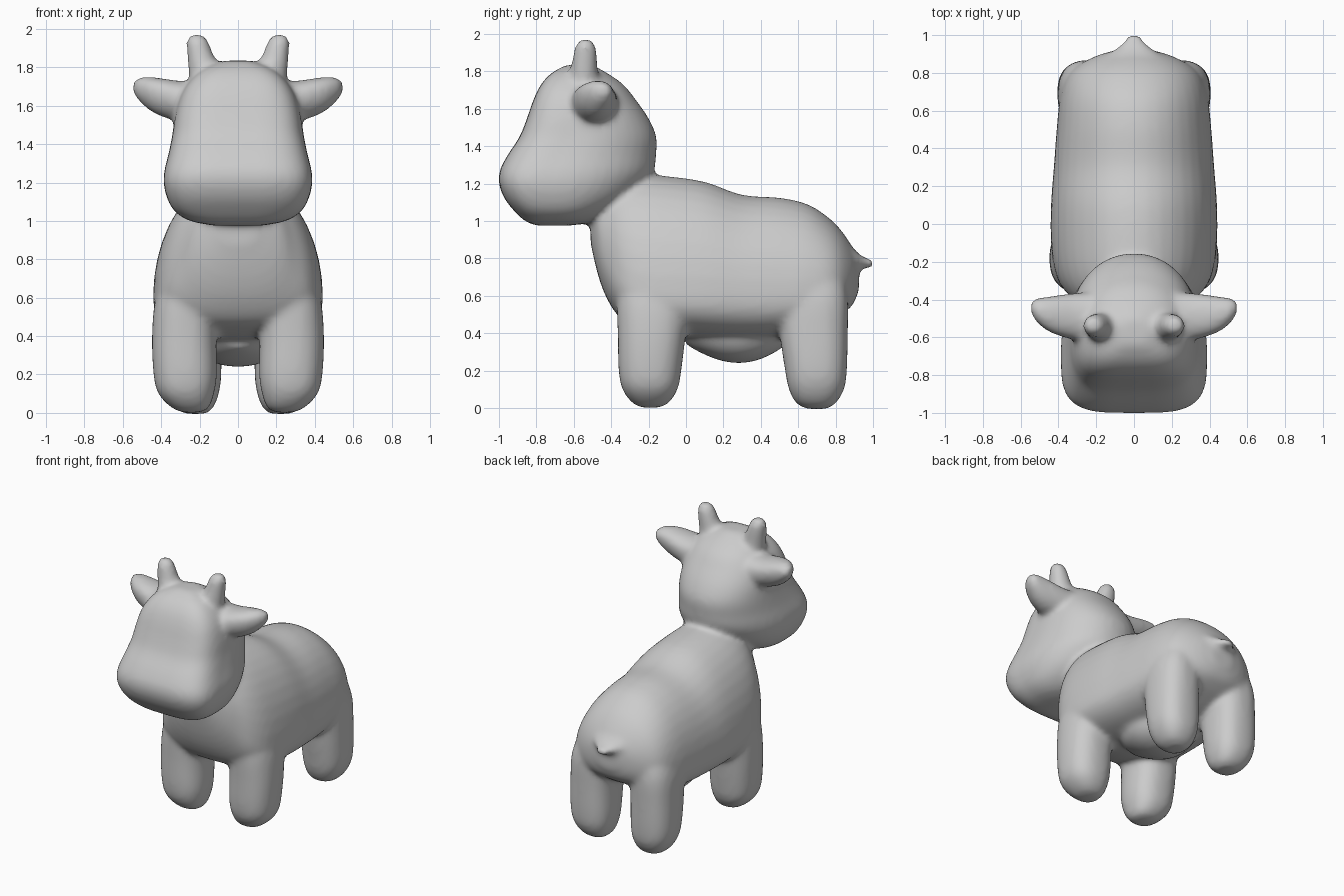
import bpy, bmesh, math
from mathutils import Vector


def spline(a, b, c, d, f):
    """Catmull-Rom blend between stations b and c."""
    return [0.5 * (2*q + (r-p)*f + (2*p - 5*q + 4*r - s)*f*f + (3*q - p - 3*r + s)*f**3)
            for p, q, r, s in zip(a, b, c, d)]


def power(x, e):
    return math.copysign(abs(x) ** (2 / e), x)


def loft(name, axes, stations, low=2.2, high=2.2, side=1, steps=4, sides=40):
    """Skin superellipse rings. axes gives the order (along, across, depth);
    station = (along, across centre, across radius, depth low, depth middle, depth high)."""
    dense = []
    n = len(stations)
    for i in range(n - 1):
        quad = [stations[max(0, min(n - 1, i + k))] for k in (-1, 0, 1, 2)]
        dense += [spline(*quad, k / steps) for k in range(steps)]
    dense.append(stations[-1])
    bm = bmesh.new()
    rings = []
    for t, u, w, lo, mid, hi in dense:
        ring = []
        for k in range(sides):
            a = 2 * math.pi * k / sides
            c, s = math.cos(a), math.sin(a)
            e = high if s > 0 else low
            reach = hi - mid if s > 0 else mid - lo
            p = dict(zip(axes, (t, u + w * power(c, e), mid + reach * power(s, e))))
            ring.append(bm.verts.new(Vector((side * p['x'], p['y'], p['z']))))
        rings.append(ring)
    for r0, r1 in zip(rings, rings[1:]):
        for k in range(sides):
            j = (k + 1) % sides
            bm.faces.new((r0[k], r0[j], r1[j], r1[k]))
    bm.faces.new(rings[0])
    bm.faces.new(rings[-1])
    bmesh.ops.recalc_face_normals(bm, faces=bm.faces)
    me = bpy.data.meshes.new(name)
    bm.to_mesh(me)
    bm.free()
    ob = bpy.data.objects.new(name, me)
    bpy.context.collection.objects.link(ob)
    return ob


parts = []

# torso with chest and neck base, chest to rump
parts.append(loft("torso", "yxz", [
    (-0.51, 0, 0.10, 0.88, 0.98, 1.08), (-0.47, 0, 0.22, 0.71, 0.92, 1.16),
    (-0.42, 0, 0.29, 0.58, 0.80, 1.21), (-0.35, 0, 0.37, 0.48, 0.68, 1.24),
    (-0.25, 0, 0.42, 0.43, 0.62, 1.25), (-0.10, 0, 0.44, 0.39, 0.60, 1.24),
    (0.10, 0, 0.44, 0.37, 0.60, 1.21), (0.30, 0, 0.425, 0.36, 0.60, 1.14),
    (0.50, 0, 0.41, 0.37, 0.60, 1.125), (0.65, 0, 0.395, 0.41, 0.61, 1.09),
    (0.76, 0, 0.365, 0.46, 0.63, 1.02), (0.83, 0, 0.31, 0.50, 0.65, 0.95),
    (0.89, 0, 0.20, 0.55, 0.69, 0.86), (0.925, 0, 0.08, 0.63, 0.71, 0.79)],
    low=2.5, high=2.05))

# belly bulge between the legs
parts.append(loft("belly", "yxz", [
    (0.0, 0, 0.10, 0.34, 0.42, 0.5), (0.08, 0, 0.19, 0.295, 0.42, 0.5),
    (0.18, 0, 0.23, 0.255, 0.42, 0.5), (0.28, 0, 0.24, 0.24, 0.42, 0.5),
    (0.38, 0, 0.22, 0.255, 0.42, 0.5), (0.48, 0, 0.17, 0.30, 0.42, 0.5),
    (0.56, 0, 0.08, 0.36, 0.42, 0.5)]))

# head, chin to crown, boxy in front and round behind
parts.append(loft("head", "zxy", [
    (0.975, 0, 0.12, -0.80, -0.71, -0.62), (1.00, 0, 0.25, -0.86, -0.68, -0.48),
    (1.05, 0, 0.33, -0.915, -0.68, -0.38), (1.12, 0, 0.37, -0.97, -0.68, -0.28),
    (1.20, 0, 0.388, -1.00, -0.68, -0.21), (1.27, 0, 0.382, -0.995, -0.66, -0.17),
    (1.35, 0, 0.362, -0.955, -0.62, -0.16), (1.45, 0, 0.342, -0.89, -0.56, -0.158),
    (1.55, 0, 0.328, -0.85, -0.54, -0.20), (1.65, 0, 0.30, -0.815, -0.54, -0.27),
    (1.73, 0, 0.25, -0.775, -0.55, -0.335), (1.79, 0, 0.18, -0.72, -0.56, -0.42),
    (1.835, 0, 0.07, -0.64, -0.57, -0.50)],
    low=3.8, high=2.1))

# tail with its broad root
parts.append(loft("tail", "yxz", [
    (0.80, 0, 0.20, 0.70, 0.82, 0.95), (0.88, 0, 0.15, 0.72, 0.79, 0.87),
    (0.935, 0, 0.09, 0.745, 0.785, 0.815), (0.975, 0, 0.05, 0.75, 0.775, 0.80),
    (1.007, 0, 0.025, 0.745, 0.768, 0.787)]))

for s, label in ((1, "right"), (-1, "left")):
    # front leg
    parts.append(loft("front_leg_" + label, "zxy", [
        (0.002, 0.24, 0.05, -0.24, -0.19, -0.14), (0.03, 0.25, 0.10, -0.29, -0.19, -0.09),
        (0.10, 0.27, 0.145, -0.34, -0.19, -0.045), (0.20, 0.275, 0.165, -0.36, -0.19, -0.025),
        (0.40, 0.28, 0.168, -0.365, -0.18, 0.0), (0.60, 0.265, 0.165, -0.37, -0.17, 0.03),
        (0.76, 0.22, 0.15, -0.35, -0.17, 0.03)],
        2.4, 2.4, s))
    # back leg
    parts.append(loft("back_leg_" + label, "zxy", [
        (-0.005, 0.22, 0.05, 0.65, 0.70, 0.75), (0.025, 0.23, 0.10, 0.59, 0.70, 0.80),
        (0.10, 0.24, 0.14, 0.55, 0.70, 0.845), (0.20, 0.245, 0.158, 0.53, 0.70, 0.86),
        (0.40, 0.245, 0.16, 0.50, 0.69, 0.865), (0.60, 0.235, 0.16, 0.48, 0.68, 0.865),
        (0.76, 0.20, 0.14, 0.48, 0.66, 0.83)],
        2.5, 2.5, s))
    # ear
    parts.append(loft("ear_" + label, "xyz", [
        (0.22, -0.49, 0.13, 1.50, 1.63, 1.73), (0.31, -0.49, 0.125, 1.52, 1.64, 1.73),
        (0.39, -0.485, 0.11, 1.54, 1.665, 1.742), (0.46, -0.475, 0.09, 1.575, 1.68, 1.75),
        (0.52, -0.455, 0.06, 1.63, 1.69, 1.745), (0.548, -0.44, 0.025, 1.67, 1.695, 1.72)],
        2, 2.2, s))
    # horn
    parts.append(loft("horn_" + label, "zxy", [
        (1.72, 0.155, 0.095, -0.635, -0.55, -0.455), (1.80, 0.178, 0.082, -0.62, -0.545, -0.47),
        (1.88, 0.20, 0.067, -0.605, -0.54, -0.475), (1.94, 0.213, 0.056, -0.59, -0.54, -0.485),
        (1.973, 0.215, 0.028, -0.565, -0.54, -0.51)], 2, 2, s))

# fuse all parts into one soft skin
bpy.ops.object.select_all(action='DESELECT')
for ob in parts:
    ob.select_set(True)
calf = parts[0]
bpy.context.view_layer.objects.active = calf
bpy.ops.object.join()
calf.name = "calf_body"
fuse = calf.modifiers.new("fuse", 'REMESH')
fuse.mode = 'VOXEL'
fuse.voxel_size = 0.018
fuse.use_smooth_shade = True
soften = calf.modifiers.new("soften", 'SMOOTH')
soften.factor = 0.5
soften.iterations = 10
